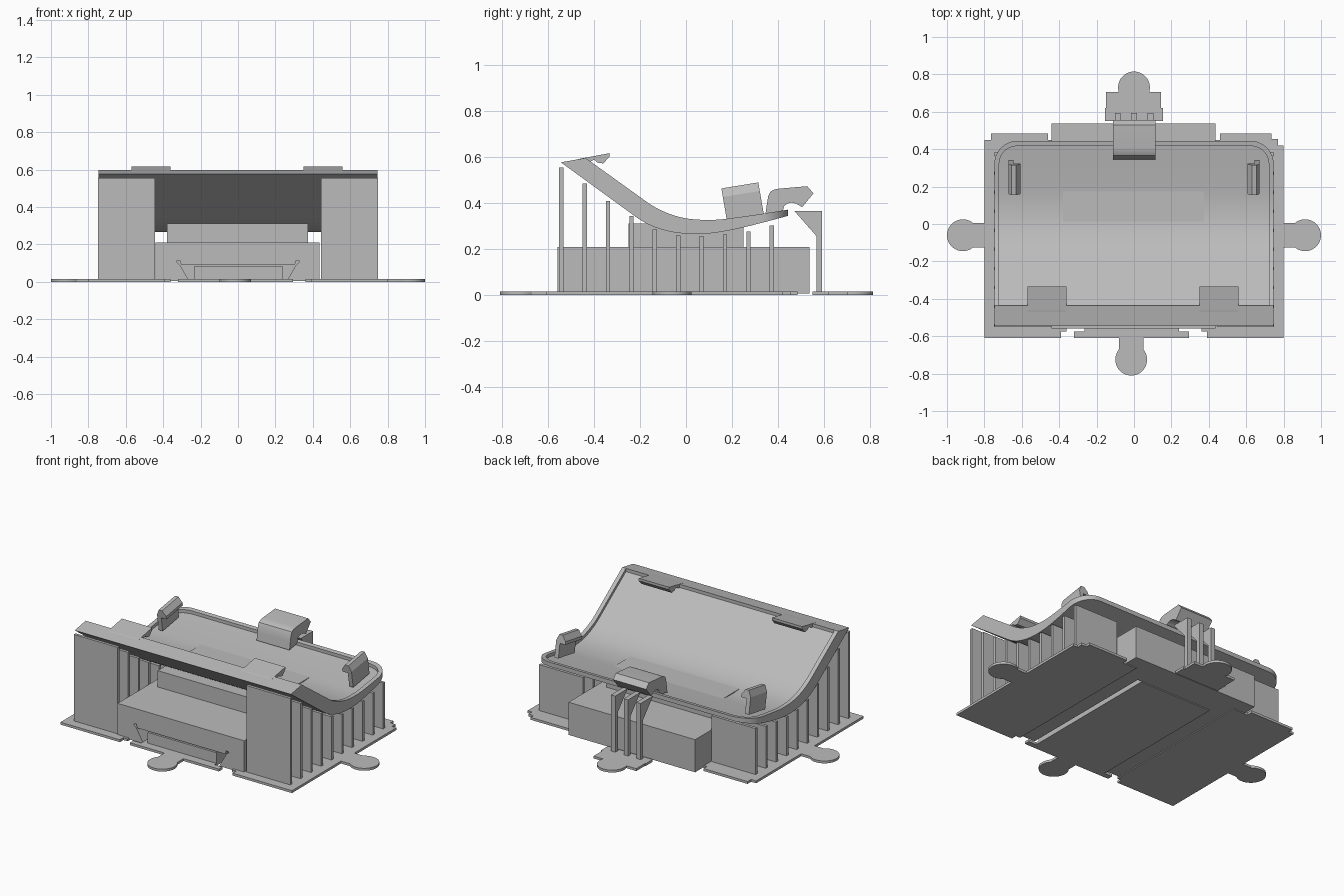
import bpy, bmesh, math
from mathutils import Vector

if "Cube" in bpy.data.objects:
    bpy.data.objects.remove(bpy.data.objects["Cube"])

grey = bpy.data.materials.new("light_grey")
grey.diffuse_color = (0.5, 0.5, 0.5, 1)
grey.use_nodes = True
grey.node_tree.nodes["Principled BSDF"].inputs["Base Color"].default_value = grey.diffuse_color


def finish(name, bm, smooth=False):
    bmesh.ops.recalc_face_normals(bm, faces=bm.faces)
    me = bpy.data.meshes.new(name)
    bm.to_mesh(me)
    bm.free()
    ob = bpy.data.objects.new(name, me)
    bpy.context.collection.objects.link(ob)
    me.materials.append(grey)
    if smooth:
        bpy.ops.object.select_all(action='DESELECT')
        ob.select_set(True)
        bpy.context.view_layer.objects.active = ob
        bpy.ops.object.shade_smooth_by_angle(angle=math.radians(30))
    return ob


def prism(name, pts, a, b, place, smooth=False):
    """Extrude a 2D outline from a to b; place(u, v, w) gives 3D positions."""
    bm = bmesh.new()
    lo = [bm.verts.new(place(u, v, a)) for u, v in pts]
    hi = [bm.verts.new(place(u, v, b)) for u, v in pts]
    bm.faces.new(lo)
    bm.faces.new(hi)
    n = len(pts)
    for i in range(n):
        bm.faces.new((lo[i], lo[(i + 1) % n], hi[(i + 1) % n], hi[i]))
    return finish(name, bm, smooth)


def along_x(u, v, w): return (w, u, v)      # outline in y, z
def along_y(u, v, w): return (u, w, v)      # outline in x, z
def along_z(u, v, w): return (u, v, w)      # outline in x, y


def box(name, x0, x1, y0, y1, z0, z1):
    return prism(name, [(x0, y0), (x1, y0), (x1, y1), (x0, y1)], z0, z1, along_z)


T = 0.015   # base sheet thickness

# Base sheets, left and right of the centre panel
prism("base_left", [(-0.8, -0.61), (-0.39, -0.61), (-0.39, -0.575), (-0.36, -0.575), (-0.36, 0.45),
                    (-0.46, 0.45), (-0.46, 0.485), (-0.765, 0.485), (-0.765, 0.45), (-0.8, 0.45)],
      0, T, along_z)
prism("base_right", [(0.8, -0.61), (0.39, -0.61), (0.39, -0.575), (0.36, -0.575), (0.36, 0.45),
                     (0.46, 0.45), (0.46, 0.485), (0.735, 0.485), (0.735, 0.455), (0.77, 0.455),
                     (0.77, 0.42), (0.8, 0.42)], 0, T, along_z)
prism("base_centre", [(-0.32, -0.61), (0.295, -0.61), (0.295, -0.575), (0.24, -0.575), (0.24, 0.35),
                      (-0.265, 0.35), (-0.265, -0.575), (-0.32, -0.575)], 0, T, along_z)
prism("base_back", [(-0.155, 0.55), (0.155, 0.55), (0.155, 0.62), (0.145, 0.62), (0.145, 0.705),
                    (-0.15, 0.705), (-0.15, 0.62), (-0.155, 0.62)], 0, T, along_z)


# Round tabs, each a disc with a neck
def tab(name, cx, cy, dx, dy, neck):
    r, half = 0.085, 0.066
    ang = math.atan2(dy, dx)
    a0 = math.asin(half / r)
    pts = [(-neck, half), (-neck, -half)]
    for i in range(33):
        a = -math.pi + a0 + (2 * math.pi - 2 * a0) * i / 32
        pts.append((r * math.cos(a), r * math.sin(a)))
    c, s = math.cos(ang), math.sin(ang)
    prism(name, [(cx + u * c - v * s, cy + u * s + v * c) for u, v in pts], 0, T, along_z, True)


tab("tab_left", -0.915, -0.06, -1, 0, 0.115)
tab("tab_right", 0.915, -0.06, 1, 0, 0.115)
tab("tab_front", -0.015, -0.725, 0, -1, 0.115)
tab("tab_back", 0, 0.73, 0, 1, 0.06)

# Central body with a dovetail channel and the tongue inside it
body = box("body", -0.44, 0.435, -0.56, 0.538, 0.006, 0.21)
cutter = prism("channel_cutter", [(-0.265, -0.05), (0.265, -0.05), (0.265, 0.012), (0.31, 0.09),
                                  (0.33, 0.11), (0.31, 0.115), (0.305, 0.092), (-0.305, 0.092),
                                  (-0.31, 0.115), (-0.33, 0.11), (-0.31, 0.09), (-0.265, 0.012)],
               -0.7, 0.35, along_y)
cutter.hide_render = True
cutter.hide_set(True)
cut = body.modifiers.new("channel", 'BOOLEAN')
cut.operation = 'DIFFERENCE'
cut.solver = 'EXACT'
cut.object = cutter
box("tongue", -0.235, 0.24, -0.556, 0.35, 0.01, 0.082)
box("body_step", -0.38, 0.375, -0.25, 0.25, 0.2, 0.312)

# Supporting fins
heights = [0.555, 0.485, 0.41, 0.345, 0.285, 0.26, 0.258, 0.264, 0.277, 0.302]
for i, h in enumerate(heights):
    y = -0.543 + i * 0.1018
    for side in (-1, 1):
        x0, x1 = sorted((side * 0.445, side * 0.748))
        box("fin", x0, x1, y - 0.009, y + 0.009, T * 0.5, h)


# Curved cradle: upper and lower curves, rounded rear corners, shallow recess
def curve(keys, n):
    """Straight first segment, then a smooth spline through the remaining points."""
    p = [Vector(k) for k in keys]
    out = [p[0]]
    for i in range(1, len(p) - 1):
        a, b, c, d = p[i - 1], p[i], p[i + 1], p[min(i + 2, len(p) - 1)]
        ta = (c - a) * 0.5 if i > 1 else (b - a).normalized() * (c - b).length
        tb = (d - b) * 0.5
        for k in range(n):
            t = k / n
            out.append((2*t**3 - 3*t*t + 1) * b + (t**3 - 2*t*t + t) * ta
                       + (3*t*t - 2*t**3) * c + (t**3 - t*t) * tb)
    return out + [p[-1]]


top = curve([(-0.437, 0.597), (-0.17, 0.405), (-0.04, 0.343), (0.1, 0.327), (0.25, 0.342), (0.445, 0.372)], 10)
low = curve([(-0.545, 0.578), (-0.215, 0.338), (-0.09, 0.281), (0.06, 0.266), (0.22, 0.288), (0.445, 0.345)], 10)


def z_at(pts, y):
    for a, b in zip(pts, pts[1:]):
        if y <= b.x:
            return a.y + (b.y - a.y) * (y - a.x) / (b.x - a.x)
    return pts[-1].y


def half_width(y, w, end, r):
    d = max(0.0, min(r, y - (end - r)))
    return w - r + math.sqrt(max(0.0, r * r - d * d))


W, END, R, RIM, DEEP = 0.747, 0.445, 0.125, 0.026, 0.02
YI = END - RIM
ys = [-0.437 + i * (0.3 + 0.437) / 36 for i in range(37)]
ys += [END - R + R * math.sin(math.pi / 2 * i / 12) for i in range(13)]
ys = sorted([y for y in ys if abs(y - YI) > 0.003] + [YI])
rows = [(ys[0], 0.0)]
for y in ys:
    rows.append((y, DEEP if y <= YI else 0.0))
    if y == YI:
        rows.append((y, 0.0))
bm = bmesh.new()
loops = []
for y, depth in rows:
    yb = y if y > -0.2 else -0.2 + (y + 0.2) * (0.345 / 0.237)
    zt, zb = z_at(top, y), z_at(low, yb)
    wo = half_width(y, W, END, R)
    wi = half_width(min(y, YI), W - RIM, YI, R - RIM)
    pts = [(-wo, yb, zb), (-wo, y, zt), (-wi, y, zt), (-wi, y, zt - depth),
           (wi, y, zt - depth), (wi, y, zt), (wo, y, zt), (wo, yb, zb)]
    loops.append([bm.verts.new(p) for p in pts])
for a, b in zip(loops, loops[1:]):
    for i in range(8):
        j = (i + 1) % 8
        bm.faces.new((a[i], a[j], b[j], b[i]))
bm.faces.new(loops[0])
bm.faces.new(loops[-1])
bmesh.ops.remove_doubles(bm, verts=bm.verts, dist=1e-5)
finish("cradle", bm, True)

# Front retaining hooks on the upper edge
hook = [(-0.53, 0.575), (-0.46, 0.594), (-0.333, 0.618), (-0.333, 0.603), (-0.36, 0.573),
        (-0.385, 0.577), (-0.40, 0.590), (-0.43, 0.575)]
for x in (-0.465, 0.455):
    prism("front_hook", hook, x - 0.105, x + 0.105, along_x)

# Side clips, tilted with the cradle
clip = [(0.672, 0), (0.672, 0.11), (0.655, 0.15), (0.632, 0.15), (0.608, 0.115), (0.608, 0.095),
        (0.645, 0.095), (0.645, 0)]
for side in (-1, 1):
    prism("side_clip", clip, 0, 0.163,
          lambda u, v, w: (side * u, 0.178 + w * 0.987 - v * 0.16, 0.325 + w * 0.16 + v * 0.93))

# Rear latch with a curled end
latch = [(0.345, 0.345), (0.352, 0.395), (0.358, 0.43), (0.367, 0.45), (0.385, 0.46), (0.41, 0.464),
         (0.528, 0.474), (0.555, 0.443), (0.506, 0.383), (0.48, 0.398), (0.46, 0.403), (0.44, 0.398),
         (0.427, 0.387), (0.42, 0.36)]
prism("rear_latch", latch, -0.113, 0.115, along_x, True)

# Rear support posts
post = [(0.472, 0.366), (0.593, 0.366), (0.593, 0.008), (0.568, 0.008), (0.568, 0.257)]
for x in (-0.087, 0.0, 0.088):
    prism("rear_post", post, x - 0.015, x + 0.015, along_x)
